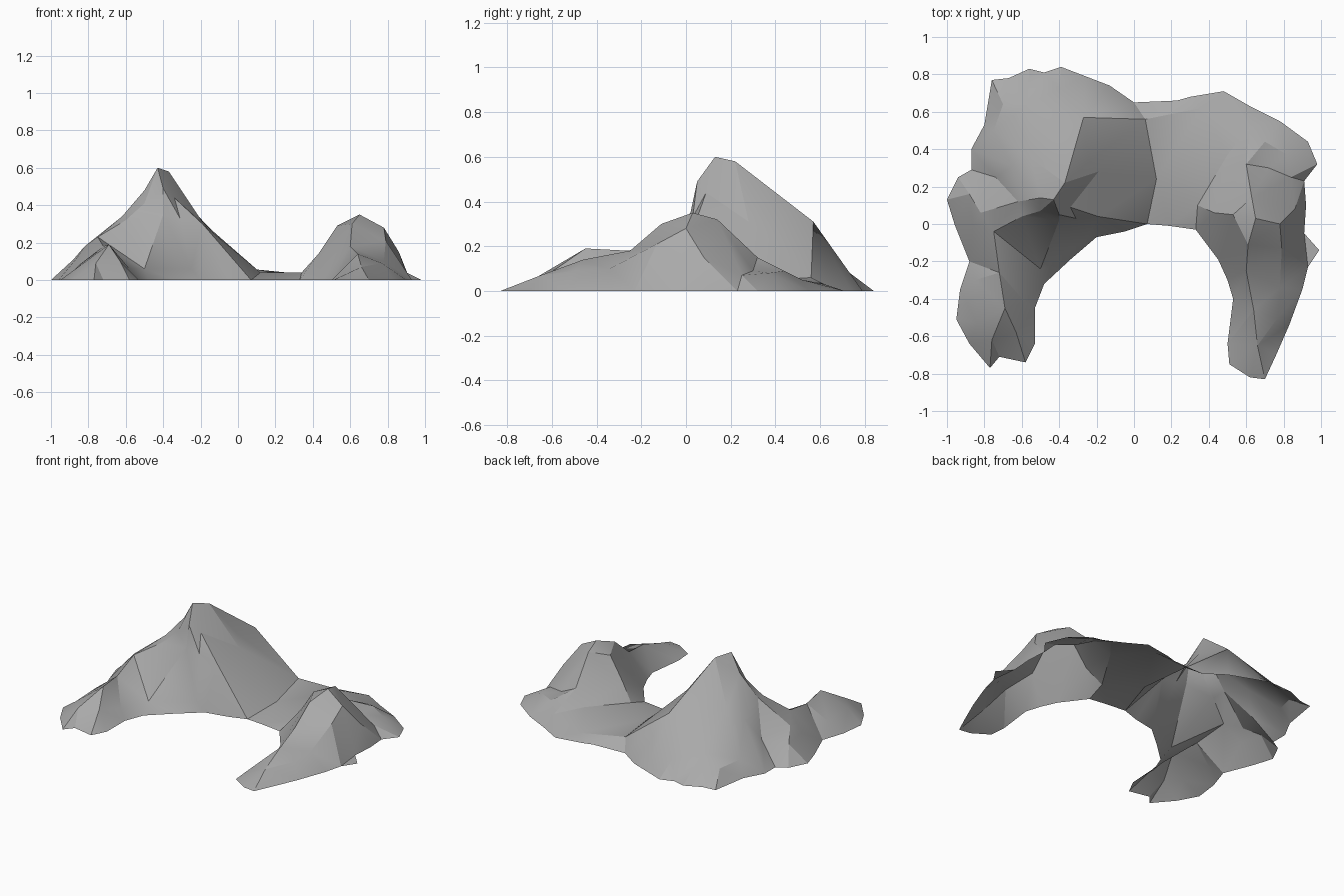
import bpy
import bmesh
import math
from mathutils import Vector
from mathutils.geometry import delaunay_2d_cdt

UNIT = 0.01  # all coordinates below are written in hundredths

default_cube = bpy.data.objects.get("Cube")
if default_cube:
    bpy.data.objects.remove(default_cube, do_unlink=True)


def make_material(name, value):
    material = bpy.data.materials.new(name)
    colour = (value, value, value, 1)
    material.diffuse_color = colour
    material.use_nodes = True
    shader = next(node for node in material.node_tree.nodes if node.type == "BSDF_PRINCIPLED")
    shader.inputs["Base Color"].default_value = colour
    shader.inputs["Roughness"].default_value = 0.9
    return material


# Footprint of the horseshoe-shaped range, split into its four shores
inner_bay = [(-34, -19), (-20, -7), (-5, -4), (7, 0), (19, -1), (33, -3), (45, -19), (50, -30), (53, -40)]
left_shore = [(50, -64), (51, -75), (62, -82), (70, -83), (76, -70), (83, -54), (90, -35), (93, -23),
              (99, -14), (91, -5), (92, 10), (91, 23), (98, 32), (93, 44)]
back_shore = [(78, 55), (62, 63), (48, 71), (30, 68), (23, 66), (0, 65), (-13, 74), (-26, 79),
              (-39, 84), (-48, 81), (-56, 83), (-67, 78), (-76, 77)]
right_shore = [(-80, 53), (-87, 40), (-87, 29), (-94, 25), (-100, 13), (-96, 0), (-88, -20), (-93, -35),
               (-95, -51), (-88, -64), (-77, -77), (-72, -71), (-58, -74), (-53, -64), (-53, -45), (-48, -32)]
footprint = inner_bay + left_shore + back_shore + right_shore

# Crest lines of the tall peak
summit_ridge = [(-82, 6, 18), (-62, 12, 34), (-50, 14, 48), (-43, 13, 60), (-37, 22, 58), (-24, 33, 37),
                (-19, 28, 31), (-19, 4, 30)]
back_spur = [(-37, 22, 58), (-27, 57, 31)]
west_spur = [(-37, 22, 58), (-55, 35, 34), (-57, 64, 15)]
west_ridge = [(-50, 14, 48), (-65, 31, 28), (-75, 50, 10)]
cliff_brow = [(-50, 7, 41), (-40, 5, 49), (-34, 9, 44)]
cliff_foot = [(-60, 4, 32), (-40, 2, 35), (-31, 3, 33), (-19, 4, 30)]

# Long arm in front of the tall peak
right_arm = [(-62, 12, 34), (-75, -4, 23), (-72, -26, 18), (-69, -45, 19), (-76, -62, 9)]
arm_apron = [(-72, -26, 18), (-50, -24, 6), (-25, -8, 6)]

# Crest lines of the low hill and its arm
hill_ridge = [(60, 32, 15), (63, 14, 32), (65, 3, 35), (61, -11, 30), (60, -25, 18), (64, -46, 14), (66, -65, 7)]
hill_cross = [(43, 6, 14), (53, 5, 29), (65, 3, 35), (78, 0, 28), (86, 8, 15)]
hill_shoulder = [(61, -11, 30), (79, -13, 21), (78, -34, 10)]

# Flat saddle between the two hills
saddle = [(6, 56, 6), (12, 24, 4), (34, 10, 4), (36, 62, 3)]

crest_lines = [summit_ridge, back_spur, west_spur, west_ridge, cliff_brow, cliff_foot,
               right_arm, arm_apron, hill_ridge, hill_cross, hill_shoulder, saddle]

# Separate knolls and hollows around the feet of the hills
right_knolls = [(-86, 0, 12), (-85, -30, 8), (-84, -53, 8), (-63, -58, 10), (-58, -42, 6), (-70, 64, 8),
                (-40, 72, 9), (-88, 16, 11), (-74, 25, 14)]
left_knolls = [(77, -50, 9), (82, 37, 8), (70, 44, 9), (50, 37, 7), (84, 25, 7), (72, 30, 9), (62, 52, 5)]


def build_range(name, material):
    """Triangulate the footprint along its crest lines and lift each point."""
    points = [Vector((x, y, 0)) for x, y in footprint]
    edges = []
    for line in crest_lines:
        start = len(points)
        points += [Vector(p) for p in line]
        edges += [(i, i + 1) for i in range(start, len(points) - 1)]
    points += [Vector(p) for p in right_knolls + left_knolls]

    loop = list(range(len(footprint)))
    flat, _, faces, sources, _, _ = delaunay_2d_cdt([p.xy for p in points], edges, [loop], 1, 1e-4)

    bm = bmesh.new()
    for position, origin in zip(flat, sources):
        if origin:
            height = points[origin[0]].z
        else:
            height = min(points, key=lambda p: (p.xy - position).length).z
        bm.verts.new(Vector((position.x, position.y, height)) * UNIT)
    bm.verts.ensure_lookup_table()
    for face in faces:
        bm.faces.new([bm.verts[i] for i in face])
    bm.normal_update()
    for face in bm.faces:
        if face.normal.z < 0:
            face.normal_flip()

    mesh = bpy.data.meshes.new(name)
    bm.to_mesh(mesh)
    bm.free()
    mesh.materials.append(material)
    terrain = bpy.data.objects.new(name, mesh)
    bpy.context.collection.objects.link(terrain)
    return terrain


mountain_range = build_range("mountain_range", make_material("rock_grey", 0.4))

# Soft slopes with crisp ridges
bpy.ops.object.select_all(action="DESELECT")
mountain_range.select_set(True)
bpy.context.view_layer.objects.active = mountain_range
bpy.ops.object.shade_smooth_by_angle(angle=math.radians(24))
